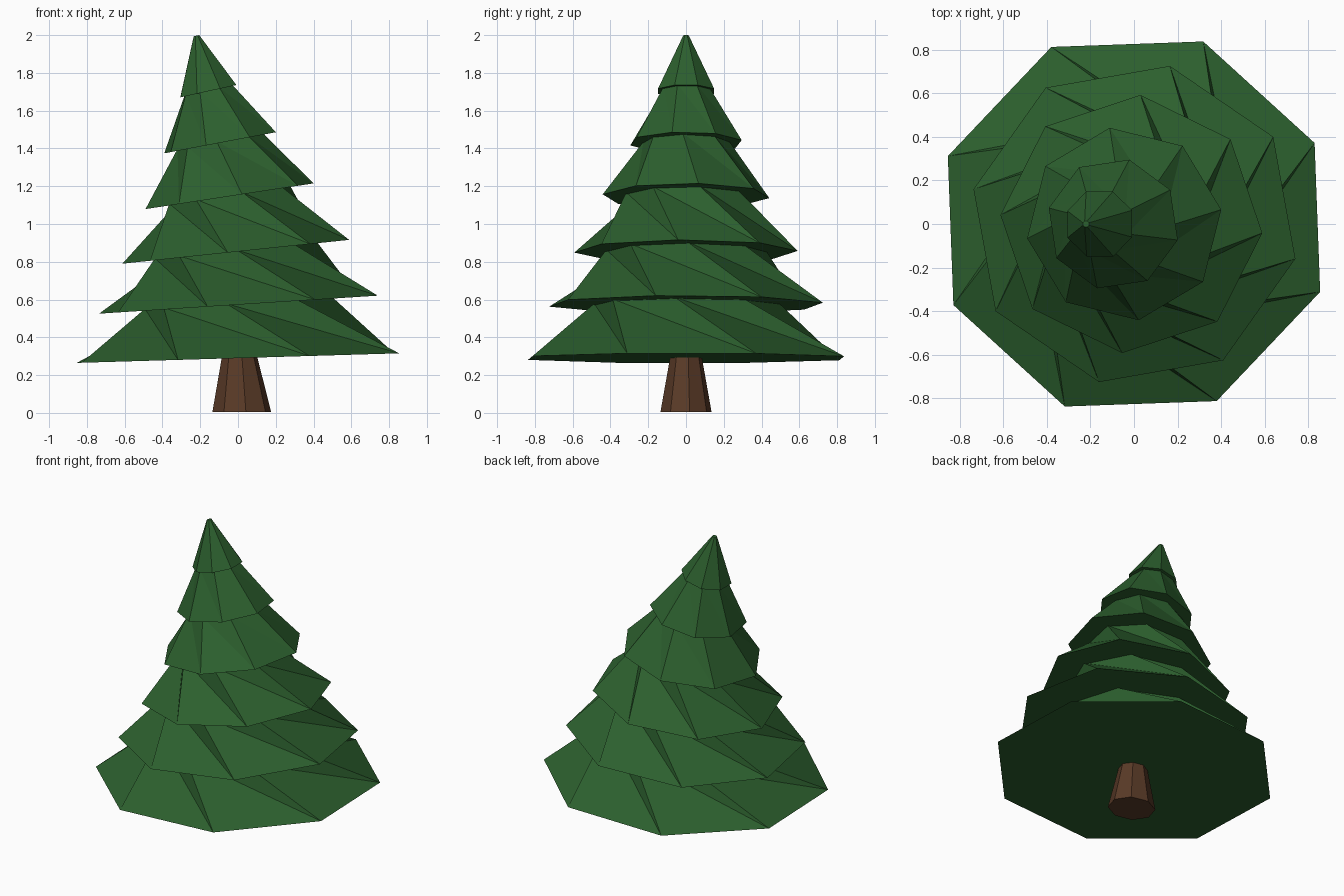
import bpy
import bmesh
from math import sin, cos, radians, pi

if "Cube" in bpy.data.objects:
    bpy.data.objects.remove(bpy.data.objects["Cube"])

SIDES = 8


def material(name, color):
    m = bpy.data.materials.new(name)
    m.diffuse_color = (*color, 1)
    m.use_nodes = True
    m.node_tree.nodes["Principled BSDF"].inputs["Base Color"].default_value = m.diffuse_color
    return m


def ring(bm, cx, cz, radius, phase, tilt, y_scale=0.98):
    """Octagon ring tilted about the y axis, phase and tilt in degrees."""
    t = radians(tilt)
    verts = []
    for i in range(SIDES):
        a = radians(phase) + 2 * pi * i / SIDES
        x, y = radius * cos(a), radius * sin(a) * y_scale
        verts.append(bm.verts.new((cx + x * cos(t), y, cz + x * sin(t))))
    return verts


def frustum(name, mat, lower, upper):
    """Closed, possibly twisted frustum between two octagon rings."""
    bm = bmesh.new()
    a, b = ring(bm, *lower), ring(bm, *upper)
    for i in range(SIDES):
        j = (i + 1) % SIDES
        bm.faces.new((a[i], a[j], b[i]))
        bm.faces.new((a[j], b[j], b[i]))
    bm.faces.new(a[::-1])
    bm.faces.new(b)
    mesh = bpy.data.meshes.new(name)
    bm.to_mesh(mesh)
    bm.free()
    mesh.materials.append(mat)
    obj = bpy.data.objects.new(name, mesh)
    bpy.context.collection.objects.link(obj)
    return obj


green = material("foliage_green", (0.025, 0.115, 0.027))
brown = material("bark_brown", (0.1, 0.042, 0.02))

# trunk
frustum("trunk", brown,
        (0.02, 0.005, 0.157, 8, 0, 0.87),
        (0.006, 0.34, 0.085, 8, 1.7, 0.9))

# foliage tiers: centre x, centre z, rim radius, rim phase, tilt, top radius, twist
tiers = [
    (0.000, 0.290, 0.911, 24.6, 1.7, 0.500, 32),
    (0.002, 0.573, 0.757, 32.6, 3.7, 0.430, 32),
    (-0.012, 0.853, 0.605, 41.0, 6.0, 0.330, 29),
    (-0.045, 1.147, 0.455, 8.5, 8.7, 0.230, 13),
    (-0.095, 1.430, 0.310, 31.0, 10.7, 0.135, 6),
    (-0.157, 1.703, 0.164, 23.0, 12.4, 0.016, 0),
]
tip = (-0.220, 1.987, 0, 0, 12.4)
for k, (cx, cz, r, phase, tilt, top_r, twist) in enumerate(tiers):
    nxt = tiers[k + 1] if k + 1 < len(tiers) else tip
    frustum(f"foliage_tier_{k + 1}", green,
            (cx, cz, r, phase, tilt),
            (nxt[0], nxt[1] + 0.01, top_r, phase - twist, nxt[4]))
